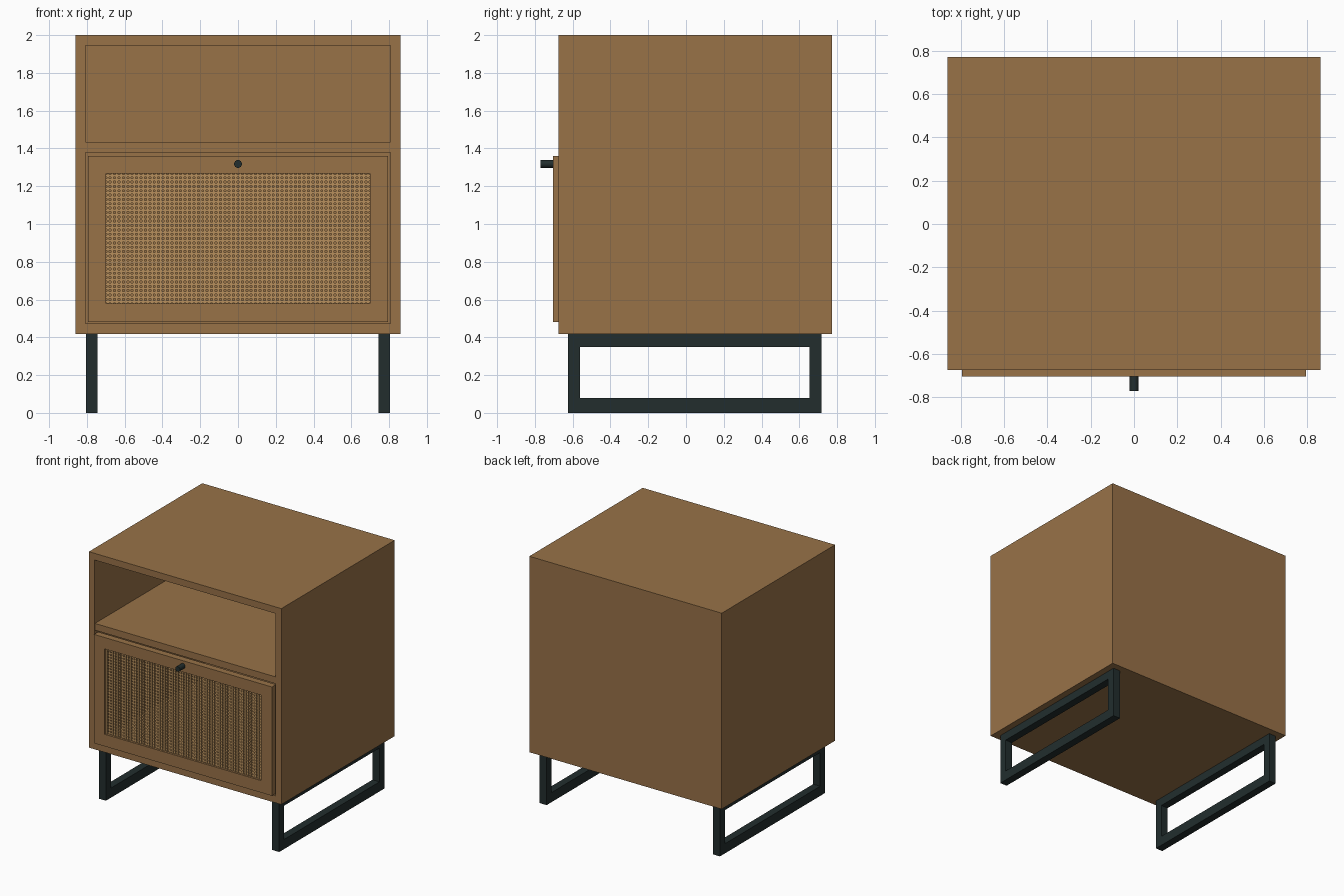
import bpy, bmesh, math
from mathutils import Matrix

if "Cube" in bpy.data.objects:
    bpy.data.objects.remove(bpy.data.objects["Cube"])


def material(name, rgb):
    m = bpy.data.materials.new(name)
    m.diffuse_color = (*rgb, 1)
    m.use_nodes = True
    m.node_tree.nodes["Principled BSDF"].inputs["Base Color"].default_value = m.diffuse_color
    return m


WOOD = material("warm wood", (0.315, 0.168, 0.064))
METAL = material("dark metal", (0.016, 0.027, 0.027))
CANE = material("light cane", (0.48, 0.28, 0.11))


def add_box(bm, x0, x1, y0, y1, z0, z1):
    mat = Matrix.Translation(((x0 + x1) / 2, (y0 + y1) / 2, (z0 + z1) / 2))
    bmesh.ops.create_cube(bm, size=1, matrix=mat @ Matrix.Diagonal((x1 - x0, y1 - y0, z1 - z0, 1)))


def boxes(name, mat, *dims):
    bm = bmesh.new()
    for d in dims:
        add_box(bm, *d)
    me = bpy.data.meshes.new(name)
    bm.to_mesh(me)
    bm.free()
    me.materials.append(mat)
    ob = bpy.data.objects.new(name, me)
    bpy.context.collection.objects.link(ob)
    return ob


W, IN = 0.86, 0.808          # outer and inner half width
F, B = -0.675, 0.772         # front and back of the cabinet

# Cabinet
boxes("top_panel", WOOD, (-W, W, F, B, 1.946, 2.0))
boxes("bottom_panel", WOOD, (-W, W, F, B, 0.417, 0.473))
boxes("left_panel", WOOD, (-W, -IN, F, B, 0.473, 1.946))
boxes("right_panel", WOOD, (IN, W, F, B, 0.473, 1.946))
boxes("back_panel", WOOD, (-IN, IN, B - 0.05, B, 0.473, 1.946))
boxes("shelf", WOOD, (-IN, IN, F + 0.003, B - 0.05, 1.378, 1.433))

# Drawer front frame
DF, DB = -0.703, -0.65
DX, CX = 0.795, 0.70         # frame and cane half widths
Z0, Z1, C0, C1 = 0.481, 1.36, 0.578, 1.268
boxes("left_stile", WOOD, (-DX, -CX, DF, DB, Z0, Z1))
boxes("right_stile", WOOD, (CX, DX, DF, DB, Z0, Z1))
boxes("top_rail", WOOD, (-CX, CX, DF, DB, C1, Z1))
boxes("bottom_rail", WOOD, (-CX, CX, DF, DB, Z0, C0))

# Cane webbing: upright and level strands
NX, NZ, H = 60, 30, 0.0065
px, pz = 2 * CX / NX, (C1 - C0) / NZ
uprights = [(-CX + (i + .5) * px - H, -CX + (i + .5) * px + H, -0.690, -0.685, C0, C1) for i in range(NX)]
levels = [(-CX, CX, -0.685, -0.680, C0 + (j + .5) * pz - H, C0 + (j + .5) * pz + H) for j in range(NZ)]
boxes("cane_uprights", CANE, *uprights)
boxes("cane_levels", CANE, *levels)

# Knob
bpy.ops.mesh.primitive_cylinder_add(vertices=16, radius=0.021, depth=0.069,
                                    location=(0, -0.7365, 1.318), rotation=(math.pi / 2, 0, 0))
knob = bpy.context.object
knob.name = "knob"
knob.data.materials.append(METAL)
bpy.ops.object.shade_smooth_by_angle()

# Metal frame legs, one closed loop on each side
for name, x0, x1 in (("left_leg_frame", -0.806, -0.743), ("right_leg_frame", 0.743, 0.806)):
    boxes(name, METAL,
          (x0, x1, -0.625, -0.562, 0, 0.417),
          (x0, x1, 0.655, 0.718, 0, 0.417),
          (x0, x1, -0.562, 0.655, 0, 0.078),
          (x0, x1, -0.562, 0.655, 0.35, 0.417))
